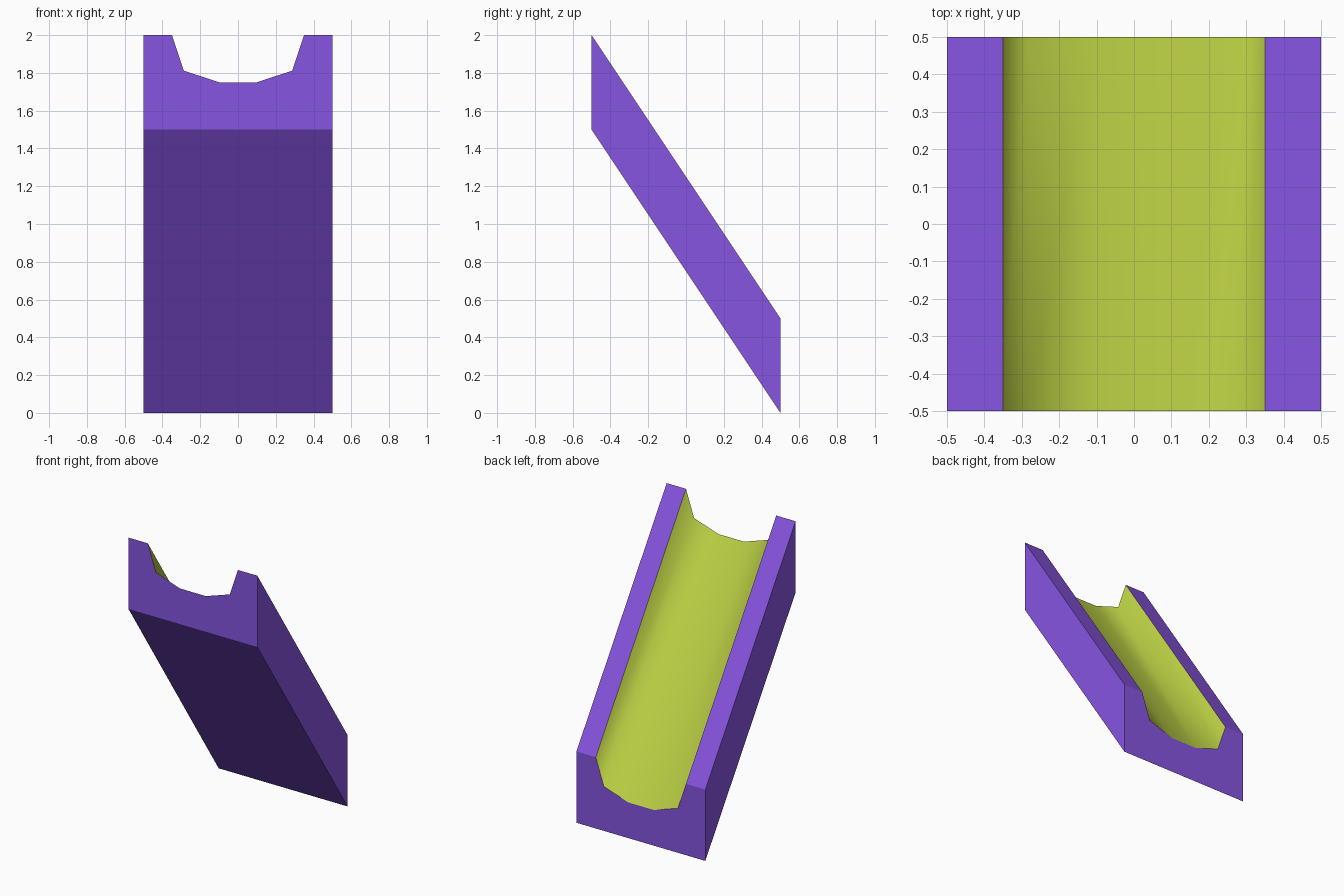
import bpy, bmesh

if "Cube" in bpy.data.objects:
    bpy.data.objects.remove(bpy.data.objects["Cube"])

def material(name, color):
    m = bpy.data.materials.new(name)
    m.diffuse_color = (*color, 1)
    m.use_nodes = True
    m.node_tree.nodes["Principled BSDF"].inputs["Base Color"].default_value = m.diffuse_color
    return m

# Cross-section at the high front end (x, z); the groove runs between the two rims
half = [(0.1, 1.75), (0.287, 1.812), (0.35, 2.0), (0.5, 2.0), (0.5, 1.5)]
profile = half + [(-x, z) for x, z in reversed(half)]
groove = {0, 1, 8, 7, 9}   # profile segments that form the channel
drop = 1.5                 # fall from front to back

bm = bmesh.new()
front = [bm.verts.new((x, -0.5, z)) for x, z in profile]
back = [bm.verts.new((x, 0.5, z - drop)) for x, z in profile]

# Vertical end caps
bm.faces.new(front)
bm.faces.new(back[::-1])

# Sloping sides, with the channel smooth and in its own colour
n = len(profile)
for i in range(n):
    j = (i + 1) % n
    f = bm.faces.new((front[i], back[i], back[j], front[j]))
    if i in groove:
        f.material_index = 1
        f.smooth = True
bmesh.ops.recalc_face_normals(bm, faces=bm.faces)

# Keep the channel's outline crisp
for e in bm.edges:
    e.smooth = all(f.smooth for f in e.link_faces)

mesh = bpy.data.meshes.new("sloped_chute")
bm.to_mesh(mesh)
bm.free()
mesh.materials.append(material("purple_body", (0.24, 0.09, 0.75)))
mesh.materials.append(material("green_channel", (0.52, 0.65, 0.06)))
chute = bpy.data.objects.new("sloped_chute", mesh)
bpy.context.collection.objects.link(chute)
